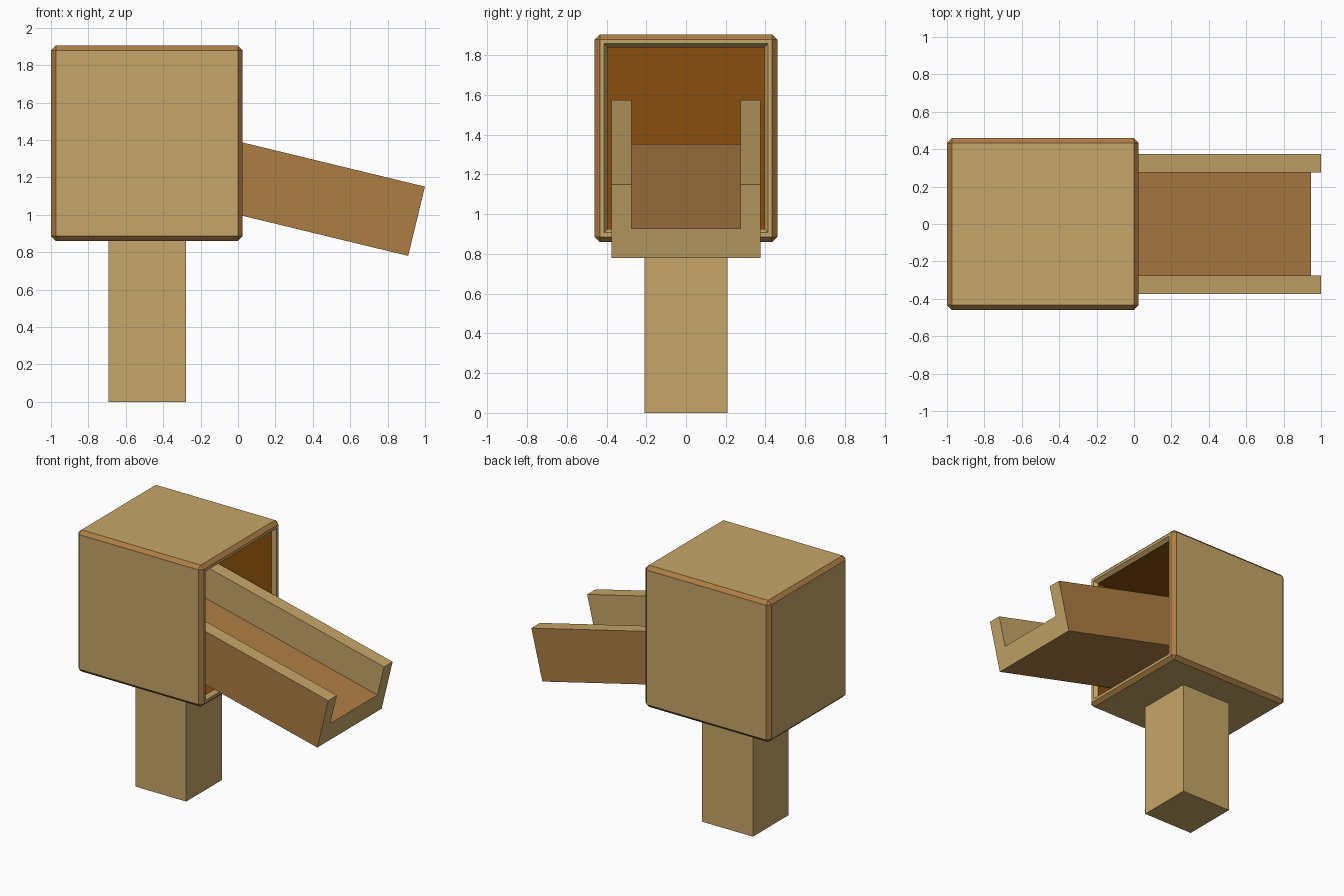
import bpy, bmesh, math
from mathutils import Matrix, Vector

if "Cube" in bpy.data.objects:
    bpy.data.objects.remove(bpy.data.objects["Cube"])


def material(name, srgb):
    m = bpy.data.materials.new(name)
    m.diffuse_color = [((c / 255 + 0.055) / 1.055) ** 2.4 for c in srgb] + [1]
    m.use_nodes = True
    m.node_tree.nodes["Principled BSDF"].inputs["Base Color"].default_value = m.diffuse_color
    return m


TAN = material("tan wood", (198, 166, 104))
BROWN = material("brown wood", (173, 125, 68))
DARK = material("dark interior", (136, 78, 14))


def make(name, bm, mats):
    bmesh.ops.recalc_face_normals(bm, faces=bm.faces)
    me = bpy.data.meshes.new(name)
    bm.to_mesh(me)
    bm.free()
    for m in mats:
        me.materials.append(m)
    ob = bpy.data.objects.new(name, me)
    bpy.context.collection.objects.link(ob)
    return ob


def box(lo, hi):
    bm = bmesh.new()
    lo, hi = Vector(lo), Vector(hi)
    mat = Matrix.Translation((lo + hi) / 2) @ Matrix.Diagonal((*(hi - lo), 1))
    bmesh.ops.create_cube(bm, size=1, matrix=mat)
    return bm


# Support post
make("post", box((-0.692, -0.208, 0), (-0.277, 0.208, 0.88)), [TAN])

# Hollow housing with brown chamfered edges, open towards +x
bm = box((-1, -0.46, 0.86), (0.025, 0.46, 1.905))
bmesh.ops.bevel(bm, geom=bm.edges[:], offset=0.026, offset_type='OFFSET',
                segments=1, profile=0.5, affect='EDGES', material=1)
bm.normal_update()
mouth = max(bm.faces, key=lambda f: f.calc_center_median().x)
# flat rim, then sloped inner lip
bmesh.ops.inset_individual(bm, faces=[mouth], thickness=0.03, depth=0)
bmesh.ops.inset_individual(bm, faces=[mouth], thickness=0.026, depth=-0.026)
# cavity
before = set(bm.faces)
back = bmesh.ops.extrude_discrete_faces(bm, faces=[mouth])["faces"][0]
for v in back.verts:
    v.co.x = -0.92
for f in bm.faces:
    if f not in before:
        f.material_index = 2
back.material_index = 2
# weld the extruded walls
bmesh.ops.remove_doubles(bm, verts=bm.verts[:], dist=1e-5)
make("housing", bm, [TAN, BROWN, DARK])

# Sloping U-shaped chute; local x along the slope, origin at the lower end
bm = bmesh.new()
profile = [(-0.375, 0), (0.375, 0), (0.375, 0.381), (0.275, 0.381),
           (0.275, 0.153), (-0.275, 0.153), (-0.275, 0.381), (-0.375, 0.381)]
end = bm.faces.new([bm.verts.new((0, y, z)) for y, z in profile])
new = bmesh.ops.extrude_face_region(bm, geom=[end], use_keep_orig=True)["geom"]
bmesh.ops.translate(bm, vec=(-1.8, 0, 0),
                    verts=[g for g in new if isinstance(g, bmesh.types.BMVert)])
bmesh.ops.recalc_face_normals(bm, faces=bm.faces)
for f in bm.faces:
    c, n = f.calc_center_median(), f.normal
    outer_side = abs(n.y) > 0.9 and abs(c.y) > 0.37
    floor = abs(n.z) > 0.9 and c.z < 0.3
    f.material_index = 1 if outer_side or floor else 0
bm.transform(Matrix.Translation((0.91, 0, 0.78)) @
             Matrix.Rotation(math.radians(13.6), 4, 'Y'))
make("chute", bm, [TAN, BROWN])
